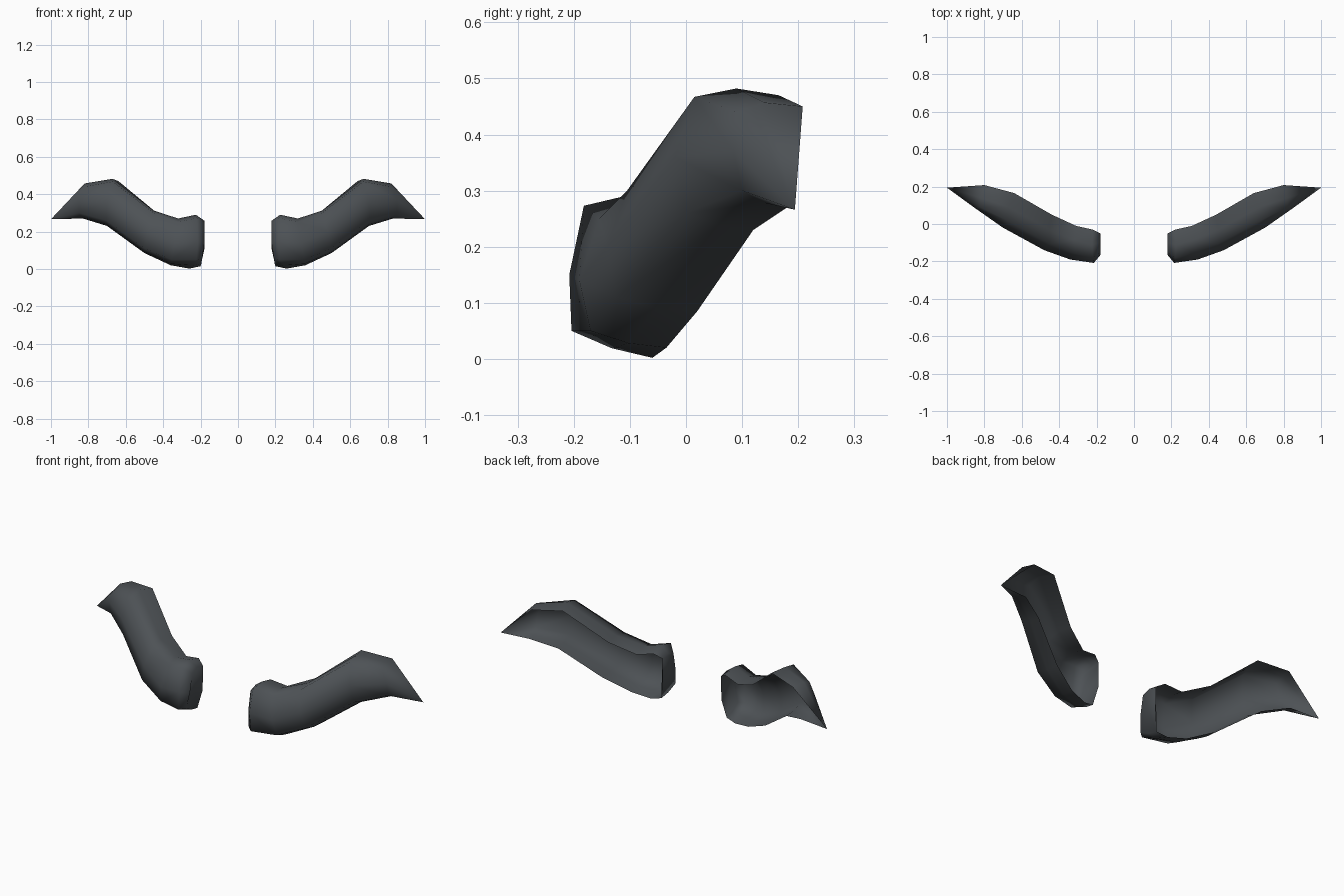
import bpy, bmesh
from mathutils import Vector

if "Cube" in bpy.data.objects:
    bpy.data.objects.remove(bpy.data.objects["Cube"])

mat = bpy.data.materials.new("charcoal")
mat.diffuse_color = (0.075, 0.084, 0.092, 1)
mat.use_nodes = True
mat.node_tree.nodes["Principled BSDF"].inputs["Base Color"].default_value = mat.diffuse_color

# Cross-sections from inner end to outer end, each running:
# back top, top, front top, front middle, front bottom, back bottom
SECTIONS = [
    [(.18, -.05, .247), (.18, -.10, .258), (.178, -.145, .24),
     (.179, -.165, .14), (.192, -.18, .055), (.20, -.07, .015)],
    [(.22, -.03, .27), (.225, -.11, .29), (.22, -.182, .273),
     (.215, -.208, .15), (.222, -.204, .05), (.26, -.06, .002)],
    [(.31, -.01, .25), (.32, -.085, .27), (.32, -.155, .25),
     (.34, -.19, .14), (.355, -.17, .05), (.36, -.035, .02)],
    [(.44, .05, .305), (.45, -.03, .312), (.45, -.105, .30),
     (.48, -.14, .20), (.50, -.125, .11), (.50, .02, .085)],
    [(.64, .165, .47), (.67, .09, .482), (.67, .015, .467),
     (.70, -.02, .36), (.705, .0, .26), (.70, .12, .23)],
    [(.80, .208, .45), (.82, .14, .457), (.82, .09, .44),
     (.85, .085, .37), (.85, .10, .30), (.83, .18, .27)],
]
TIP = (1.0, .194, .266)


def ring(bm, section):
    """Add one section, with an extra rounded point along the underside."""
    pts = [Vector(p) for p in section]
    pts.insert(5, (pts[4] + pts[5]) / 2 - Vector((0, 0, .007)))
    return [bm.verts.new(p) for p in pts]


bm = bmesh.new()
rings = [ring(bm, s) for s in SECTIONS]
tip = bm.verts.new(TIP)
n = len(rings[0])

# Shell between neighbouring sections, open at the back
for a, b in zip(rings, rings[1:]):
    for i in range(n - 1):
        bm.faces.new((a[i], a[i + 1], b[i + 1], b[i]))

# Pointed outer end
for i in range(n - 1):
    bm.faces.new((rings[-1][i], rings[-1][i + 1], tip))

# Inner end cap, with a rim point that keeps its back edge upright
rim = bm.verts.new((.178, -.055, .115))
cap = rings[0] + [rim]
bm.faces.new(cap[::-1])

for f in bm.faces:
    f.smooth = True

mesh = bpy.data.meshes.new("eyebrows")
bm.to_mesh(mesh)
bm.free()
mesh.materials.append(mat)
brows = bpy.data.objects.new("eyebrows", mesh)
bpy.context.collection.objects.link(brows)

# Opposite side
mirror = brows.modifiers.new("mirror", 'MIRROR')
mirror.use_axis[0] = True
mirror.use_mirror_merge = False
